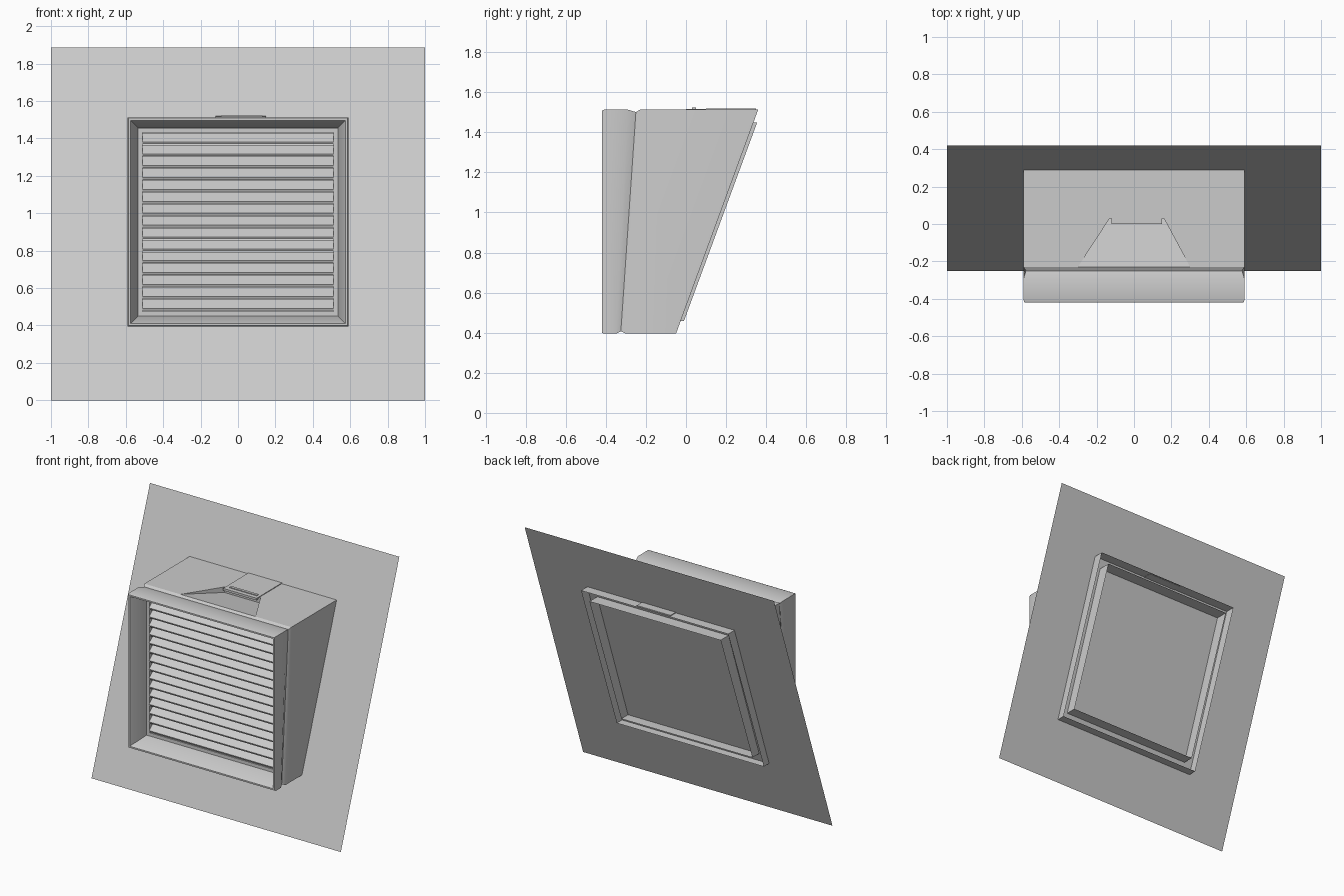
import bpy, bmesh, math

cube = bpy.data.objects.get("Cube")
if cube:
    bpy.data.objects.remove(cube, do_unlink=True)

grey = bpy.data.materials.new("light_grey")
grey.use_nodes = True
colour = (0.6, 0.6, 0.6, 1)
grey.diffuse_color = colour
grey.node_tree.nodes["Principled BSDF"].inputs["Base Color"].default_value = colour

HALF, LOW, HIGH = 0.59, 0.395, 1.513   # hood outline
BOTTOM_Y, TOP_Y, HEIGHT, SEAM = -0.25, 0.42, 1.885, 1.57


def plate_y(z):
    return BOTTOM_Y + (TOP_Y - BOTTOM_Y) * z / HEIGHT


def build(name, verts, faces, recalc=True):
    mesh = bpy.data.meshes.new(name)
    mesh.from_pydata(verts, [], faces)
    bm = bmesh.new()
    bm.from_mesh(mesh)
    bmesh.ops.remove_doubles(bm, verts=bm.verts, dist=0.0001)
    if recalc:
        bmesh.ops.recalc_face_normals(bm, faces=bm.faces)
    bm.to_mesh(mesh)
    bm.free()
    mesh.materials.append(grey)
    obj = bpy.data.objects.new(name, mesh)
    bpy.context.collection.objects.link(obj)
    bpy.ops.object.select_all(action="DESELECT")
    obj.select_set(True)
    bpy.context.view_layer.objects.active = obj
    bpy.ops.object.shade_smooth_by_angle(angle=math.radians(40))
    return obj


def ring(inset, y_top, y_bottom):
    w, lo, hi = HALF - inset, LOW + inset, HIGH - inset
    return [(-w, y_bottom, lo), (w, y_bottom, lo), (w, y_top, hi), (-w, y_top, hi)]


def loft(name, rings, skip=()):
    verts = [p for r in rings for p in r]
    faces = []
    for i in range(len(rings) - 1):
        for k in range(4):
            if (i, k) not in skip:
                a, b = i * 4 + k, i * 4 + (k + 1) % 4
                faces.append((a, b, b + 4, a + 4))
    return verts, faces


def prism(name, profile, x0, x1):
    """Extrude a (y, z) profile along x."""
    n = len(profile)
    verts = [(x, y, z) for x in (x0, x1) for y, z in profile]
    faces = [tuple(range(n)), tuple(range(n, 2 * n))]
    faces += [(k, (k + 1) % n, n + (k + 1) % n, n + k) for k in range(n)]
    return build(name, verts, faces)


def sheet(name, z0, z1):
    return build(name, [(-1, plate_y(z0), z0), (1, plate_y(z0), z0),
                        (1, plate_y(z1), z1), (-1, plate_y(z1), z1)], [(0, 1, 2, 3)], False)


# Sloping flashing sheet and its upper strip
sheet("flashing_sheet", 0, SEAM)
sheet("flashing_top_strip", SEAM, HEIGHT)

# Hood shell: body, groove, rolled front lip, recess and inner duct
hood_rings = [
    ring(0, 0.36, -0.05),
    ring(0, -0.23, -0.30),
    ring(0.012, -0.25, -0.325),
    ring(0, -0.29, -0.35),
    ring(0, -0.408, -0.408),
    ring(0.005, -0.42, -0.42),
    ring(0.016, -0.42, -0.42),
    ring(0.024, -0.405, -0.405),
    ring(0.056, -0.27, -0.27),
    ring(0.064, -0.22, -0.22),
    ring(0.064, 0.355, -0.01),
]
verts, faces = loft("hood", hood_rings, skip={(0, 2)})

# Hood top with a shallow ramp leading under the tab
back, front, throat, deep = 0.36, -0.23, 0.03, HIGH - 0.04
n = len(verts)
verts += [(-HALF, front, HIGH), (-0.3, front, HIGH), (0.3, front, HIGH), (HALF, front, HIGH),
          (-0.13, throat, HIGH), (0.16, throat, HIGH), (-0.13, throat, deep), (0.16, throat, deep),
          (-HALF, back, HIGH), (-0.13, back, HIGH), (0.16, back, HIGH), (HALF, back, HIGH)]
top_faces = [(0, 1, 4, 9, 8), (2, 3, 11, 10, 5), (4, 5, 10, 9),
             (1, 2, 7, 6), (1, 6, 4), (2, 5, 7), (6, 7, 5, 4)]
faces += [tuple(n + i for i in f) for f in top_faces]
build("hood", verts, faces)

# Raised tab over the ramp
prism("top_tab", [(0.0, HIGH - 0.012), (0.0, HIGH + 0.004), (0.35, HIGH + 0.006),
                  (0.35, HIGH - 0.002), (0.03, HIGH - 0.002)], -0.12, 0.15)
prism("tab_lip", [(0.03, HIGH), (0.03, HIGH + 0.01), (0.05, HIGH + 0.01), (0.05, HIGH)], -0.09, 0.13)

# Louver frame
frame_rings = [ring(0.056, -0.255, -0.255), ring(0.056, -0.285, -0.285),
               ring(0.08, -0.285, -0.285), ring(0.08, -0.255, -0.255)]
frame_rings.append(frame_rings[0])
build("louver_frame", *loft("louver_frame", frame_rings))

# Louver slats with a turned-down front edge
COUNT = 15
z_low, z_high = LOW + 0.085, HIGH - 0.08
pitch = (z_high - z_low) / COUNT
for i in range(COUNT):
    z = z_low + i * pitch
    prism("louver_slat_%d" % (i + 1),
          [(-0.285, z), (-0.29, z + 0.012), (-0.278, z + 0.022), (-0.235, z + 0.06),
           (-0.225, z + 0.056), (-0.268, z + 0.014), (-0.275, z)],
          -HALF + 0.08, HALF - 0.08)
